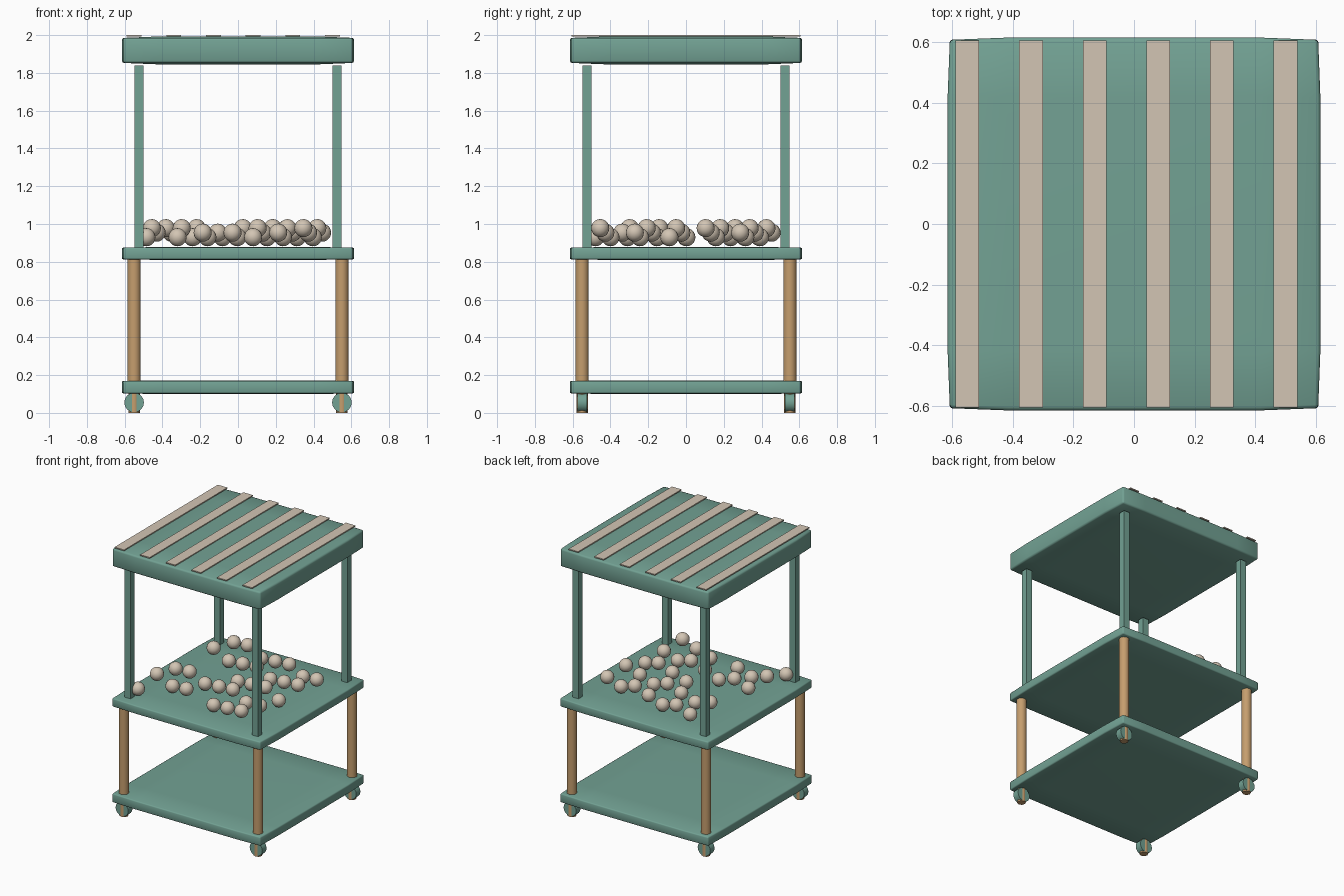
import bpy, bmesh, math
from mathutils import Matrix, Vector

if "Cube" in bpy.data.objects:
    bpy.data.objects.remove(bpy.data.objects["Cube"])


def material(name, rgb):
    m = bpy.data.materials.new(name)
    m.use_nodes = True
    m.diffuse_color = (*rgb, 1)
    m.node_tree.nodes["Principled BSDF"].inputs["Base Color"].default_value = (*rgb, 1)
    return m


GREEN = material("sage green", (0.17, 0.36, 0.295))
CREAM = material("warm cream", (0.65, 0.56, 0.455))
WOOD = material("light wood", (0.56, 0.34, 0.155))


def finish(bm, name, mat, smooth=False):
    me = bpy.data.meshes.new(name)
    bmesh.ops.recalc_face_normals(bm, faces=bm.faces)
    bm.to_mesh(me)
    bm.free()
    me.materials.append(mat)
    ob = bpy.data.objects.new(name, me)
    bpy.context.collection.objects.link(ob)
    if smooth:
        bpy.ops.object.select_all(action="DESELECT")
        ob.select_set(True)
        bpy.context.view_layer.objects.active = ob
        bpy.ops.object.shade_smooth_by_angle(angle=math.radians(50))
    return ob


def box_mesh(center, size):
    bm = bmesh.new()
    bmesh.ops.create_cube(bm, size=1, matrix=Matrix.Translation(center) @ Matrix.Diagonal((*size, 1)))
    return bm


def cylinder(name, mat, center, radius, depth, sides, rot=Matrix()):
    bm = bmesh.new()
    bmesh.ops.create_cone(bm, cap_ends=True, segments=sides, radius1=radius, radius2=radius,
                          depth=depth, matrix=Matrix.Translation(center) @ rot)
    return finish(bm, name, mat, True)


def slab(name, bottom, top, droop, bevel):
    """Square board with softened rims whose ends pull in slightly."""
    half, mid = 0.615, (bottom + top) / 2
    bm = box_mesh((0, 0, mid), (2 * half, 2 * half, top - bottom))
    bmesh.ops.bevel(bm, geom=bm.edges[:], offset=bevel, segments=2, profile=0.5, affect="EDGES")
    for axis in (Vector((1, 0, 0)), Vector((0, 1, 0))):
        for side in (-1, 1):
            bmesh.ops.bisect_plane(bm, geom=bm.verts[:] + bm.edges[:] + bm.faces[:],
                                   plane_co=axis * side * 0.42, plane_no=axis)
    for v in bm.verts:
        ox = max(0, abs(v.co.x) - 0.42) / (half - 0.42)
        oy = max(0, abs(v.co.y) - 0.42) / (half - 0.42)
        v.co.x *= 1 - 0.012 * oy
        v.co.y *= 1 - 0.012 * ox
        v.co.z -= math.copysign(droop * max(ox, oy), v.co.z - mid)
    return finish(bm, name, GREEN, True)


# Boards
slab("bottom_shelf", 0.10, 0.172, 0.003, 0.008)
slab("middle_shelf", 0.81, 0.878, 0.003, 0.008)
slab("roof", 1.845, 1.993, 0.008, 0.012)

# Roof stripes
for i in range(6):
    finish(box_mesh((-0.55 + 0.21 * i, 0, 1.996), (0.078, 1.21, 0.008)), f"roof_stripe_{i + 1}", CREAM)

# Legs, casters and roof posts at each corner
lay_down = Matrix.Rotation(math.pi / 2, 4, "X")
for sx, xs in ((-1, "right"), (1, "left")):
    for sy, ys in ((-1, "front"), (1, "back")):
        tag = f"{ys}_{xs}"
        x, y = 0.55 * sx, 0.55 * sy
        cylinder(f"leg_{tag}", WOOD, (x, y, 0.49), 0.035, 0.66, 16)
        cylinder(f"caster_stem_{tag}", WOOD, (x, y, 0.06), 0.03, 0.12, 8)
        cylinder(f"wheel_{tag}", GREEN, (x, y, 0.055), 0.052, 0.05, 16, lay_down)
        finish(box_mesh((0.523 * sx, 0.523 * sy, 1.355), (0.048, 0.048, 0.97)), f"post_{tag}", GREEN)


# Balls in diagonal rows, each start rising through three heights
def wrap(v):
    return (v + 0.487) % 0.96 - 0.487


rows = ((-0.32, -0.31, 5), (-0.24, 0.235, 2), (0.08, -0.40, 3), (0.475, -0.48, 1))
spots = []
for x0, y0, count in rows:
    for k in range(count):
        for level in range(3):
            spots.append((wrap(x0 + 0.158 * k + 0.133 * level),
                          wrap(y0 + 0.156 * k - 0.027 * level), 0.93 + 0.024 * level))
del spots[2]
for i, spot in enumerate(spots):
    bm = bmesh.new()
    bmesh.ops.create_uvsphere(bm, u_segments=16, v_segments=10, radius=0.048,
                              matrix=Matrix.Translation(spot))
    finish(bm, f"ball_{i + 1}", CREAM, True)
